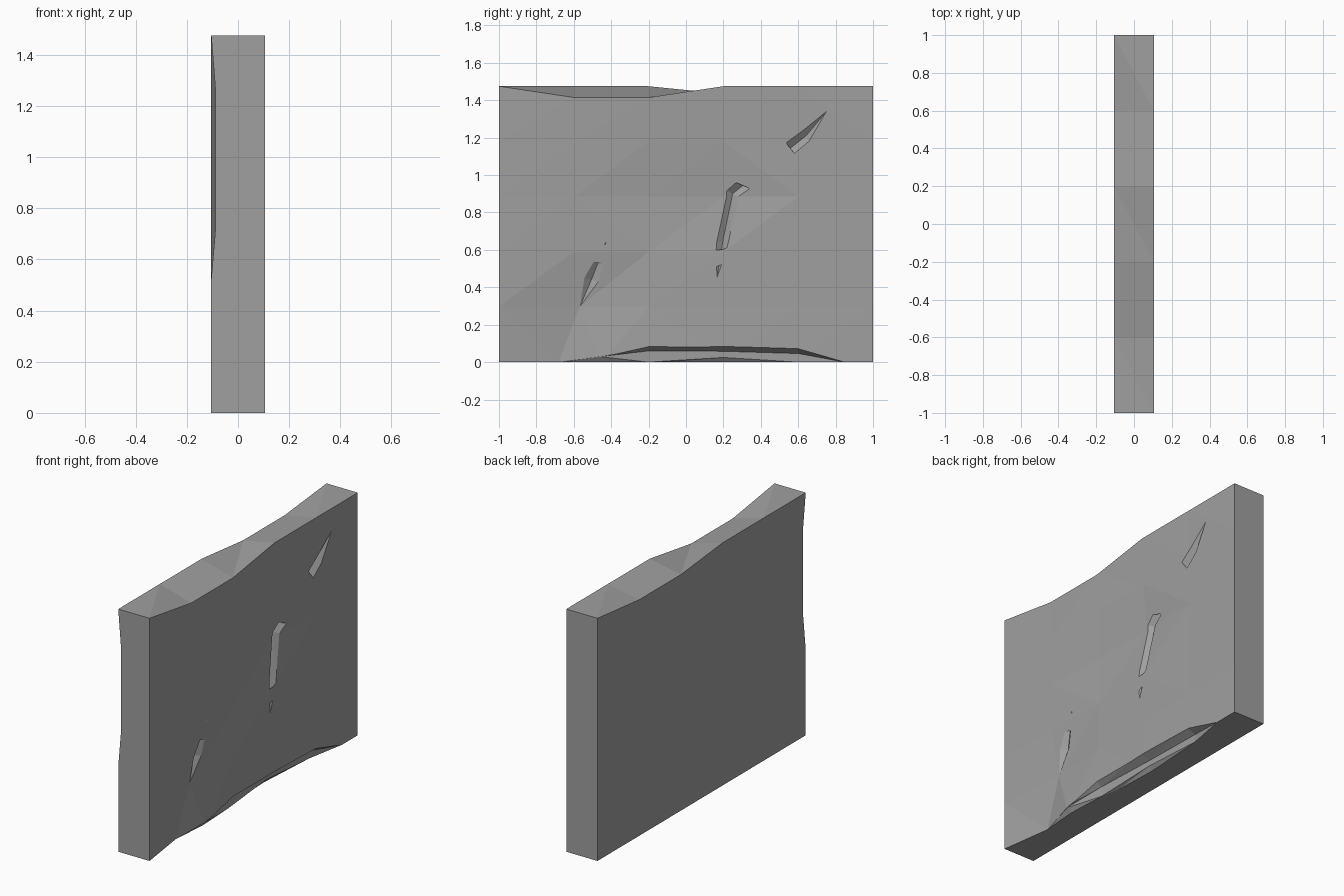
import bpy, bmesh

if "Cube" in bpy.data.objects:
    bpy.data.objects.remove(bpy.data.objects["Cube"])

HX, H = 0.105, 1.475
stone = bpy.data.materials.new("grey stone")
stone.diffuse_color = (0.35, 0.35, 0.35, 1)
stone.use_nodes = True
stone.node_tree.nodes["Principled BSDF"].inputs["Base Color"].default_value = stone.diffuse_color

ys = [-1, -0.6, -0.2, 0.2, 0.6, 1]
zs = [0, 0.295, 0.59, 0.885, 1.18, H]
# Hollows hewn into the right face, by grid column and row
hollow = {(1, 1): 0.035, (1, 2): 0.008, (1, 3): 0.006, (1, 4): 0.004,
          (2, 1): 0.012, (2, 2): 0.016, (2, 3): 0.022, (2, 4): 0.006,
          (3, 1): 0.006, (3, 2): 0.004, (3, 3): 0.028, (3, 4): 0.008,
          (4, 1): 0.003, (4, 2): 0.004, (4, 3): 0.006, (4, 4): 0.004}


def make_object(name, bm):
    bmesh.ops.recalc_face_normals(bm, faces=bm.faces)
    me = bpy.data.meshes.new(name)
    bm.to_mesh(me)
    bm.free()
    me.materials.append(stone)
    ob = bpy.data.objects.new(name, me)
    bpy.context.collection.objects.link(ob)
    return ob


def loft(name, tip_a, rings, tip_b):
    """Closed solid through rings of points, pointed at both ends."""
    bm = bmesh.new()
    a, b = bm.verts.new(tip_a), bm.verts.new(tip_b)
    rows = [[bm.verts.new(p) for p in r] for r in rings]
    n = len(rows[0])
    for k in range(n):
        m = (k + 1) % n
        bm.faces.new((a, rows[0][k], rows[0][m]))
        bm.faces.new((b, rows[-1][m], rows[-1][k]))
        for r, s in zip(rows, rows[1:]):
            bm.faces.new((r[k], s[k], s[m], r[m]))
    bmesh.ops.triangulate(bm, faces=bm.faces)
    ob = make_object(name, bm)
    ob.hide_render = True
    return ob


# Wall slab: two gridded sides joined round the rim
bm = bmesh.new()
side = {}
for s in (-1, 1):
    for i in range(6):
        for j in range(6):
            x, y, z = s * HX, ys[i], zs[j]
            if s > 0:
                x -= hollow.get((i, j), 0)
                if (i, j) == (1, 0):                   # worn bottom edge
                    x, y = HX - 0.045, -0.68
                if (i, j) == (2, 0):
                    y = -0.45
                if (i, j) == (1, 1):
                    y = -0.57
                if j == 5 and i in (1, 2):             # dips in the top rim
                    z -= 0.06
            else:
                if i == 0 and 0 < j < 5:               # worn back corner
                    z = (0, 0.52, 0.73, 0.98, 1.25)[j]
                    x += 0 if j == 1 else 0.018
                if j == 5 and i in (3, 4):
                    z -= 0.04
            side[s, i, j] = bm.verts.new((x, y, z))
for i in range(5):
    for s in (-1, 1):
        for j in range(5):
            bm.faces.new([side[s, i + a, j + b] for a, b in ((0, 0), (1, 0), (1, 1), (0, 1))])
    for e in (0, 5):
        p, q, r, t = side[-1, i, e], side[-1, i + 1, e], side[1, i + 1, e], side[1, i, e]
        bm.faces.new((p, q, t))
        bm.faces.new((t, q, r))
        bm.faces.new((side[-1, e, i], side[-1, e, i + 1], side[1, e, i + 1], side[1, e, i]))
bmesh.ops.triangulate(bm, faces=bm.faces)
wall = make_object("stone_wall", bm)


def surface(y, z):
    """x of the right face at a point."""
    hit, loc, _, _ = wall.ray_cast((1, y, z), (-1, 0, 0))
    return loc.x if hit else HX


def crack(name, tip_a, pairs, tip_b, depth):
    """V groove in the right face: left and right lips with a keel between."""
    rings = []
    for ly, lz, ry, rz in pairs:
        ky, kz = (ly + ry) / 2, (lz + rz) / 2
        rings.append([(surface(ly, lz) + 0.003, ly, lz), (surface(ry, rz) + 0.003, ry, rz),
                      (surface(ky, kz) - depth, ky, kz)])
    ends = [(surface(*t) + 0.001, *t) for t in (tip_a, tip_b)]
    return loft(name, ends[0], rings, ends[1])


# Cracks in the right face
bpy.context.view_layer.update()
cutters = [
    crack("long_crack", (0.165, 0.445),
          [(0.16, 0.64, 0.235, 0.66), (0.213, 0.917, 0.286, 0.885),
           (0.625, 1.243, 0.66, 1.178)], (0.755, 1.345), 0.024),
    crack("short_crack", (-0.57, 0.29), [(-0.548, 0.45, -0.464, 0.43)], (-0.423, 0.65), 0.026),
]

# Chipped strip along the foot: y, lip height, depth, lower break height
foot = [(-0.45, 0.034, 0.004, 0.028), (-0.2, 0.092, 0.036, 0.0), (0.2, 0.09, 0.05, 0.025),
        (0.6, 0.078, 0.045, 0.0)]
rings = [[(HX + 0.01, y, top), (HX - d, y, max(top - 0.032, low + 0.003)),
          (HX - d - 0.001, y, low), (HX - d - 0.03, y, -0.01), (HX + 0.01, y, -0.02)]
         for y, top, d, low in foot]
cutters.append(loft("foot_chip", (HX - 0.045, -0.69, -0.001), rings, (HX + 0.002, 0.86, -0.002)))

# Carve and discard the cutters
bpy.context.view_layer.objects.active = wall
for c in cutters:
    mod = wall.modifiers.new(c.name, 'BOOLEAN')
    mod.operation, mod.object, mod.solver = 'DIFFERENCE', c, 'EXACT'
    bpy.ops.object.modifier_apply(modifier=mod.name)
    bpy.data.objects.remove(c)
